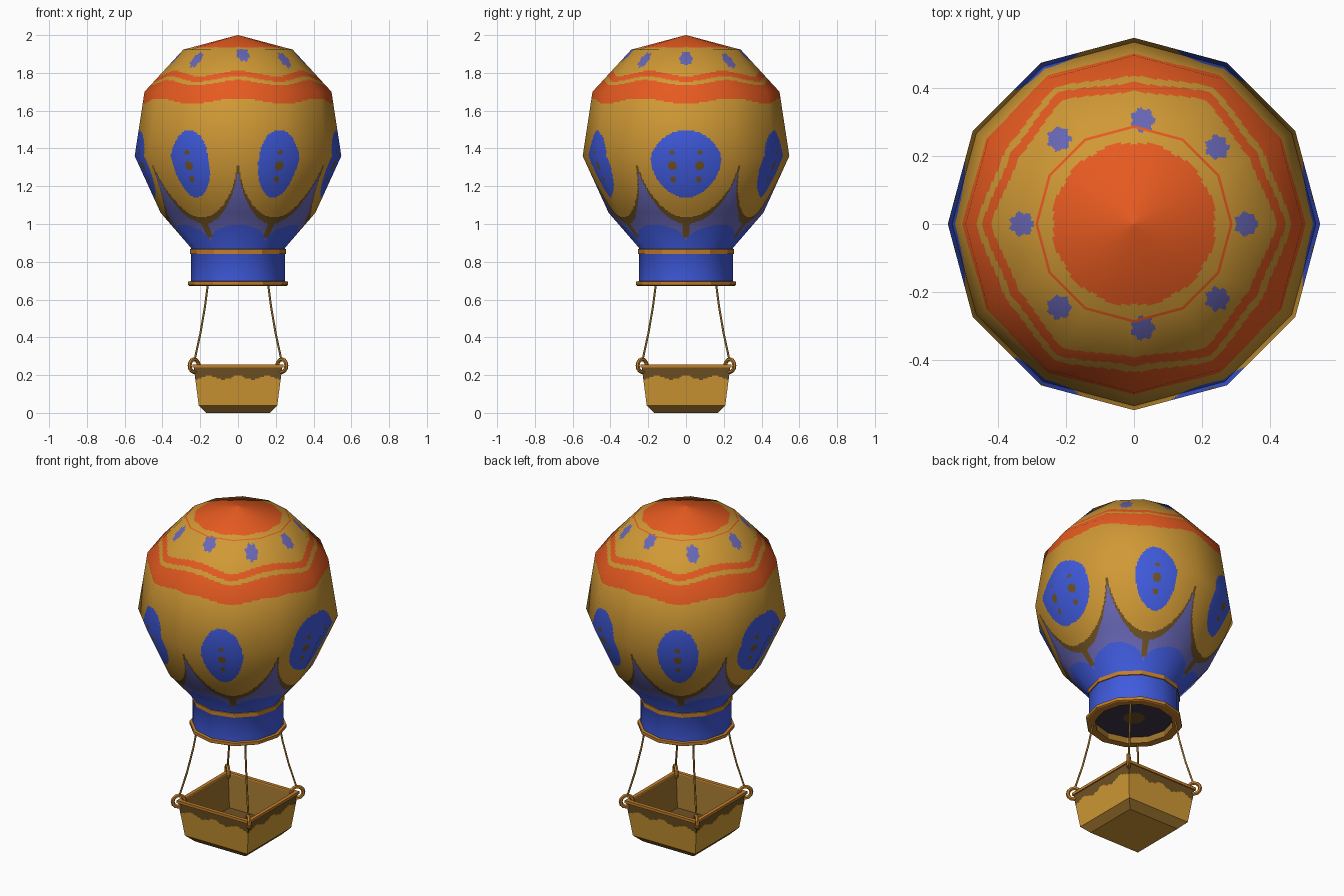
import bpy, math
from mathutils import Vector

if "Cube" in bpy.data.objects:
    bpy.data.objects.remove(bpy.data.objects["Cube"])

# Colours (sRGB 0-255, converted to linear)
COLOURS = {
    "gold": (208, 153, 53), "orange red": (230, 90, 32), "blue": (64, 91, 222),
    "violet": (104, 103, 182), "dark brown": (112, 82, 34), "trim orange": (194, 126, 42),
    "dark violet": (62, 54, 76), "mid brown": (158, 116, 45),
}
GOLD, RED, BLUE, VIOLET, BROWN, TRIM, INNER, MID = range(8)
MATS = []
for label, rgb in COLOURS.items():
    m = bpy.data.materials.new(label)
    lin = [((c / 255 + 0.055) / 1.055) ** 2.4 for c in rgb]
    m.diffuse_color = (*lin, 1)
    m.use_nodes = True
    m.node_tree.nodes["Principled BSDF"].inputs["Base Color"].default_value = m.diffuse_color
    MATS.append(m)


def loft(name, profile, sides, rule, sub=1, step=9, rot=0.0, smooth=False):
    """Sweep a (radius, z) profile round a flat-sided polygon; rule picks each face's colour."""
    rows, segs = [], []
    normals2d = [Vector((z0 - z1, r1 - r0)).normalized()
                 for (r0, z0), (r1, z1) in zip(profile, profile[1:])]
    corner = [normals2d[0]] + [(a + b).normalized() for a, b in zip(normals2d, normals2d[1:])]
    corner.append(normals2d[-1])
    for s, (p, q) in enumerate(zip(profile, profile[1:])):
        n = max(1, round((Vector(q) - Vector(p)).length / step))
        last = s == len(profile) - 2
        for k in range(n + last):
            t = k / n
            rows.append((p[0] + (q[0] - p[0]) * t, p[1] + (q[1] - p[1]) * t,
                         corner[s].lerp(corner[s + 1], t)))
            segs.append(s)
    cols = []
    for i in range(sides):
        a, b = (rot + math.tau * (i + k) / sides for k in (0, 1))
        for k in range(sub):
            t = k / sub
            ang = a + (b - a) * t
            cols.append((math.cos(a) * (1 - t) + math.cos(b) * t,
                         math.sin(a) * (1 - t) + math.sin(b) * t, ang))
    nc = len(cols)
    verts = [(r * cx, r * cy, z) for r, z, _ in rows for cx, cy, _ in cols]
    faces, index = [], []
    for i in range(len(rows) - 1):
        for j in range(nc):
            k = (j + 1) % nc
            f = (i * nc + j, (i + 1) * nc + j, (i + 1) * nc + k, i * nc + k)
            faces.append(f)
            c = (Vector(verts[f[0]]) + Vector(verts[f[1]]) + Vector(verts[f[2]]) + Vector(verts[f[3]])) / 4
            index.append(rule(c, segs[i]))
    me = bpy.data.meshes.new(name)
    me.from_pydata(verts, [], faces)
    for m in MATS:
        me.materials.append(m)
    me.polygons.foreach_set("material_index", index)
    if smooth:
        me.polygons.foreach_set("use_smooth", [True] * len(faces))
        me.normals_split_custom_set_from_vertices(
            [(n.x * math.cos(a), n.x * math.sin(a), n.y) for _, _, n in rows for _, _, a in cols])
    ob = bpy.data.objects.new(name, me)
    bpy.context.collection.objects.link(ob)
    return ob


def near(angle, period):
    """Signed offset of an angle from the nearest multiple of the period."""
    return angle - period * round(angle / period)


def scallop(u):
    """Height of the skirt edge: 0 under an oval, 1 at the cusp between ovals."""
    u = min(1, max(0, u))
    return 1.035 + 0.275 * (1 - math.sqrt(1 - u * u))


SPOTS = [(0.33, 0.0), (0.245, 0.225), (0.025, 0.305), (-0.22, 0.25),
         (-0.33, 0.0), (-0.22, -0.245), (0.025, -0.305), (0.245, -0.22)]
# Ovals: centre angle and half-width in degrees
OVALS = [(0, 21), (64, 13), (120, 12.8), (180, 21), (-120, 12.8), (-65, 13)]


def envelope_rule(c, seg):
    th, z, rho = math.atan2(c.y, c.x), c.z, math.hypot(c.x, c.y)
    # crown: red cap, thin ring, ring of eight spots
    if z > 1.82:
        if rho * math.cos(near(th, math.pi / 6)) < 0.237:
            return RED
        if seg == 0 and rho * math.cos(near(th - math.pi / 12, math.pi / 6)) > 0.274:
            return RED
        for x, y in SPOTS:
            a = math.atan2(c.y - y, c.x - x)
            if math.hypot(c.x - x, c.y - y) < 0.034 + 0.004 * math.cos(7 * a):
                return VIOLET
        return GOLD
    # wavy red stripes
    w = z + 0.014 * math.cos(6 * th)
    if 1.65 < w < 1.748 or 1.768 < w < 1.797:
        return RED
    # blue ovals with dark dots, wider on the left and right
    if 1.13 < z < 1.5:
        for deg, half in OVALS:
            d = near(th - math.radians(deg), math.tau)
            if (d / math.radians(half)) ** 2 + ((z - 1.318) / 0.178) ** 2 < 1:
                off = abs(d) * 0.53 - 0.075 if half > 20 else d * 0.53
                for dz, r in ((-0.01, 0.025), (0.06, 0.014), (-0.08, 0.015)):
                    if math.hypot(off, z - 1.318 - dz) < r:
                        return BROWN
                return BLUE
    # scalloped skirt, one cusp slightly turned
    if 0 < th < math.pi / 3:
        th -= 0.055 * math.sin(3 * th)
    u = min(1, abs(near(th, math.pi / 3)) / (math.pi / 6))
    if z > scallop(u * 1.03):
        return GOLD
    if z > scallop(u) - 0.034 * (1 - u ** 4):
        return BROWN
    if z < 0.895 + 0.1 * math.sqrt(1 - (1 - u) ** 2):
        return BLUE
    return BROWN if u < 0.1 and z > 0.93 else VIOLET


# Balloon envelope with neck
loft("envelope", [(0.001, 2.0), (0.29, 1.923), (0.495, 1.70), (0.547, 1.36), (0.41, 1.06),
                  (0.25, 0.875), (0.25, 0.69)], 12, envelope_rule, sub=36, step=0.008, smooth=True)

# Band round the neck
loft("neck_band", [(0.248, 0.868), (0.254, 0.866), (0.254, 0.842), (0.248, 0.840)], 12,
     lambda c, s: TRIM)

# Mouth ring, with the dark closed throat inside it
loft("mouth_ring", [(0.245, 0.698), (0.265, 0.695), (0.265, 0.677), (0.258, 0.673),
                    (0.215, 0.673), (0.215, 0.71), (0.06, 0.71), (0.001, 0.71)], 12,
     lambda c, s: TRIM if s < 4 else (MID if s == 4 else BROWN if s == 6 else INNER))

R2 = math.sqrt(2)


def basket_rule(c, seg):
    if seg == 0:
        return BROWN
    if seg == 1:
        return MID
    if seg < 6:
        return TRIM
    if seg == 6:
        along = c.x if abs(c.y) > abs(c.x) else c.y
        return BROWN if c.z > 0.188 + 0.01 * math.cos(along * 42) else GOLD
    return MID if seg == 7 else GOLD


# Square basket: floor, inner wall, rim, outer wall, bevelled base
basket_profile = [(0.001, 0.06), (0.19, 0.06), (0.215, 0.25), (0.218, 0.255), (0.240, 0.255),
                  (0.240, 0.239), (0.234, 0.239), (0.208, 0.04), (0.168, 0.0), (0.001, 0.0)]
loft("basket", [(r * R2, z) for r, z in basket_profile], 4, basket_rule,
     sub=40, step=0.008, rot=math.pi / 4)

# Corner rings and ropes
for i in range(4):
    ang = math.pi / 4 + i * math.pi / 2
    dx, dy = math.cos(ang), math.sin(ang)
    bpy.ops.mesh.primitive_torus_add(
        major_segments=12, minor_segments=6, major_radius=0.034, minor_radius=0.011,
        location=(0.328 * dx, 0.328 * dy, 0.250), rotation=(math.pi / 2, 0, ang))
    ring = bpy.context.object
    ring.name = f"corner_ring_{i + 1}"
    ring.data.materials.append(MATS[TRIM])

    cu = bpy.data.curves.new(f"rope_{i + 1}", "CURVE")
    cu.dimensions = "3D"
    cu.bevel_depth = 0.0055
    cu.bevel_resolution = 1
    sp = cu.splines.new("POLY")
    path = [(0.222, 0.70), (0.248, 0.56), (0.282, 0.42), (0.325, 0.28)]
    sp.points.add(len(path) - 1)
    for pt, (r, z) in zip(sp.points, path):
        pt.co = (r * dx, r * dy, z, 1)
    cu.use_fill_caps = True
    cu.materials.append(MATS[MID])
    bpy.context.collection.objects.link(bpy.data.objects.new(f"rope_{i + 1}", cu))
